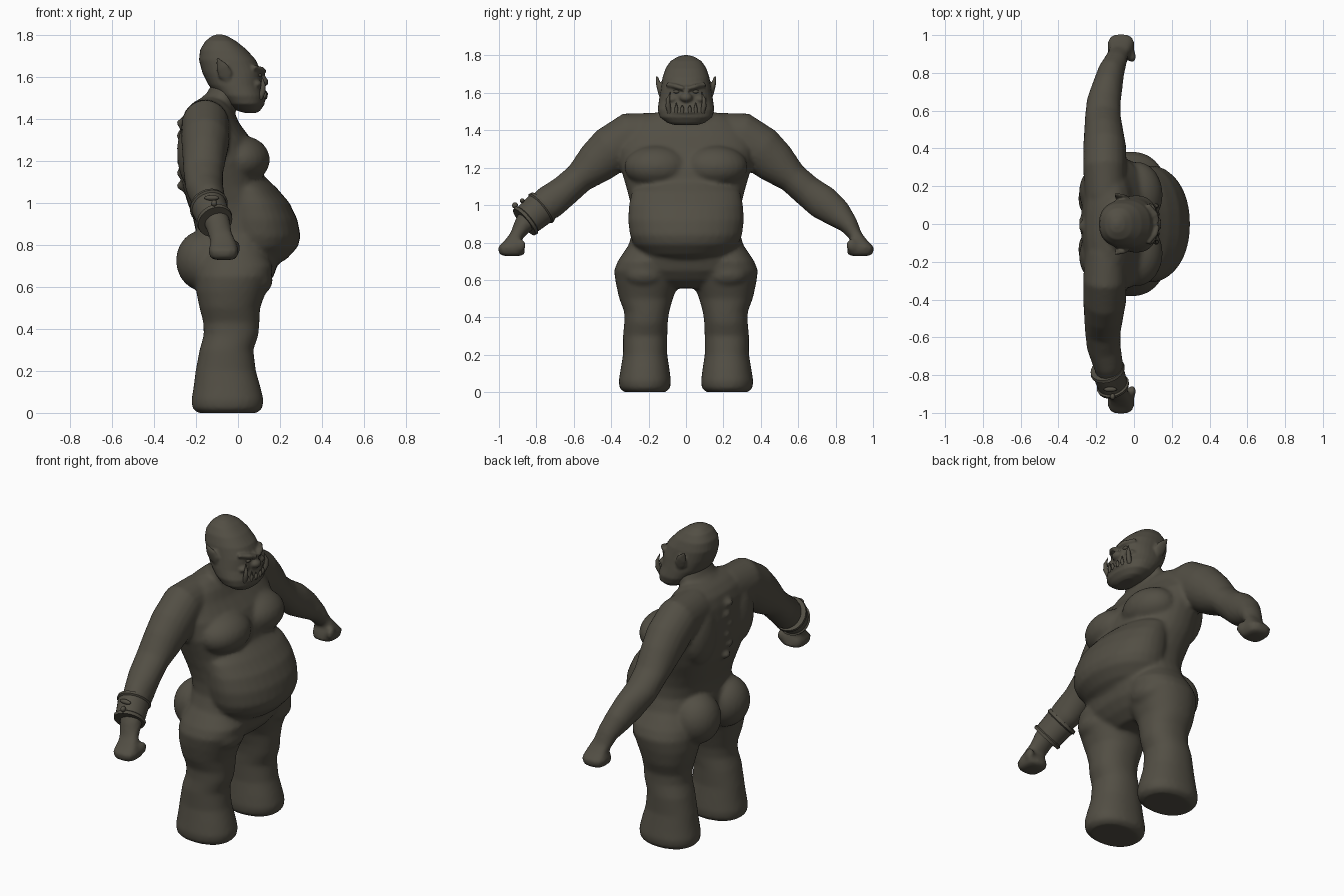
import bpy, bmesh, math
from mathutils import Vector, Matrix

skin = bpy.data.materials.new("dark olive skin")
skin.diffuse_color = (0.085, 0.077, 0.058, 1)


def skin_rings(bm, rings):
    """Bridge rings of points and close both ends."""
    vs = [[bm.verts.new(p) for p in r] for r in rings]
    n = len(vs[0])
    for a, b in zip(vs, vs[1:]):
        for i in range(n):
            j = (i + 1) % n
            bm.faces.new((a[i], a[j], b[j], b[i]))
    bm.faces.new(vs[0])
    bm.faces.new(vs[-1])


def unit_ring(n, p):
    out = []
    for i in range(n):
        c, s = math.cos(math.tau * i / n), math.sin(math.tau * i / n)
        out.append((math.copysign(abs(c) ** (2 / p), c), math.copysign(abs(s) ** (2 / p), s)))
    return out


def loft(bm, levels, s=1, p=2.2):
    """Stack of rounded sections: z, x min, x max, y min, y max."""
    rings = []
    for z, x0, x1, y0, y1 in levels:
        rings.append([Vector(((x0 + x1) / 2 + u * (x1 - x0) / 2,
                              s * ((y0 + y1) / 2 + v * (y1 - y0) / 2), z))
                      for u, v in unit_ring(32, p)])
    skin_rings(bm, rings)


def sweep(bm, path, s=1, n=20):
    """Tube along a path: x, y, z, radius along x, radius across."""
    pts = [Vector((x, s * y, z)) for x, y, z, _, _ in path]
    rings = []
    for i, c in enumerate(pts):
        t = (pts[min(i + 1, len(pts) - 1)] - pts[max(i - 1, 0)]).normalized()
        side = t.cross(Vector((1, 0, 0))).normalized()
        across = side.cross(t)
        rings.append([c + across * u * path[i][3] + side * v * path[i][4]
                      for u, v in unit_ring(n, 2)])
    skin_rings(bm, rings)


def ball(bm, c, r, s=1):
    m = Matrix.Translation((c[0], s * c[1], c[2])) @ Matrix.Diagonal((*r, 1))
    bmesh.ops.create_uvsphere(bm, u_segments=24, v_segments=16, radius=1, matrix=m)


def finish(name, bm, voxel=0, smooth=0, angle=180):
    bmesh.ops.recalc_face_normals(bm, faces=bm.faces)
    me = bpy.data.meshes.new(name)
    bm.to_mesh(me)
    bm.free()
    ob = bpy.data.objects.new(name, me)
    bpy.context.collection.objects.link(ob)
    bpy.ops.object.select_all(action='DESELECT')
    ob.select_set(True)
    bpy.context.view_layer.objects.active = ob
    if voxel:
        rm = ob.modifiers.new("blend", 'REMESH')
        rm.mode, rm.voxel_size = 'VOXEL', voxel
        sm = ob.modifiers.new("soften", 'SMOOTH')
        sm.factor, sm.iterations = 0.5, smooth
        bpy.ops.object.modifier_apply(modifier="blend")
        bpy.ops.object.modifier_apply(modifier="soften")
    ob.data.materials.clear()
    ob.data.materials.append(skin)
    bpy.ops.object.shade_smooth_by_angle(angle=math.radians(angle))
    return ob


# Body: trunk, belly, chest, limbs fused into one skin
bm = bmesh.new()
trunk = [(.555, -.10, .07, .12), (.60, -.16, .13, .26), (.65, -.19, .17, .31),
         (.71, -.21, .19, .325), (.78, -.21, .19, .31), (.86, -.20, .19, .285),
         (.93, -.215, .19, .285), (1.0, -.24, .17, .295), (1.08, -.265, .13, .315),
         (1.2, -.28, .11, .35), (1.3, -.28, .065, .36), (1.38, -.27, .005, .34),
         (1.44, -.25, -.02, .29), (1.48, -.21, -.05, .22), (1.50, -.17, -.08, .14)]
loft(bm, [(z, a, b, -w, w) for z, a, b, w in trunk], p=2.3)
belly = [(.695, 0, .17, .12), (.735, -.1, .235, .235), (.79, -.1, .285, .28),
         (.84, -.1, .298, .30), (.92, -.1, .283, .31), (1.0, -.1, .245, .305),
         (1.07, -.1, .185, .29), (1.13, -.1, .12, .22)]
loft(bm, [(z, a, b, -w, w) for z, a, b, w in belly], p=2.1)
sweep(bm, [(-.15, 0, 1.38, .11, .17), (-.08, 0, 1.48, .08, .135), (-.03, 0, 1.56, .09, .12)])

leg = [(0, -.19, .09, .11, .33), (.02, -.217, .115, .085, .355), (.06, -.222, .122, .08, .36),
       (.12, -.212, .108, .088, .35), (.2, -.202, .085, .1, .337), (.3, -.183, .073, .1, .337),
       (.37, -.163, .097, .098, .33), (.43, -.165, .102, .09, .33), (.5, -.183, .105, .07, .357),
       (.58, -.2, .135, .04, .375), (.65, -.2, .16, .03, .385), (.70, -.19, .165, .04, .365),
       (.76, -.16, .13, .07, .325), (.82, -.12, .08, .1, .28)]
arm = [(-.15, .15, 1.37, .11, .125), (-.155, .30, 1.365, .115, .13), (-.155, .40, 1.295, .115, .13),
       (-.16, .48, 1.225, .105, .115), (-.165, .57, 1.145, .095, .083), (-.16, .65, 1.075, .09, .085),
       (-.14, .73, 1.015, .08, .093), (-.12, .81, .955, .07, .078), (-.095, .87, .895, .06, .052),
       (-.08, .91, .83, .055, .035), (-.07, .93, .78, .05, .04)]
fist = [(.728, -.11, -.025, .885, .975), (.74, -.135, -.003, .86, 1.0), (.775, -.14, .003, .865, 1.005),
        (.81, -.13, -.01, .88, .97), (.86, -.125, -.03, .875, .93)]
for s in (1, -1):
    loft(bm, leg, s)
    sweep(bm, arm, s)
    loft(bm, fist, s, p=3)
    ball(bm, (-.01, .885, .785), (.022, .03, .035), s)            # thumb
    ball(bm, (.015, .155, 1.205), (.137, .175, .115), s)          # chest
    ball(bm, (-.165, .135, .725), (.13, .14, .145), s)            # buttock
    ball(bm, (-.215, .17, 1.24), (.075, .12, .17), s)             # shoulder blade
    ball(bm, (.09, .22, .63), (.075, .11, .07), s)                # thigh fold
for i in range(6):
    ball(bm, (-.275, .012 * (-1) ** i, 1.08 + .06 * i), (.018, .03, .02))  # spine bumps
finish("body", bm, .0125, 5)

# Head with brow, nose, heavy jaw and ears
bm = bmesh.new()
skull = [(1.428, .03, .09, .06), (1.44, -.01, .107, .10), (1.47, -.06, .127, .14),
         (1.51, -.10, .128, .152), (1.56, -.14, .112, .145), (1.62, -.17, .112, .135),
         (1.68, -.186, .085, .126), (1.73, -.18, .04, .11), (1.77, -.155, -.01, .083),
         (1.793, -.125, -.05, .045), (1.802, -.1, -.08, .012)]
loft(bm, [(z, a, b, -w, w) for z, a, b, w in skull], p=2.3)
ball(bm, (.115, 0, 1.575), (.03, .035, .025))                     # nose
ball(bm, (.10, 0, 1.60), (.03, .018, .045))                       # nose bridge
ball(bm, (.075, 0, 1.497), (.062, .115, .016))                    # lower lip
for s in (1, -1):
    sweep(bm, [(.12, .01, 1.622, .018, .012), (.108, .05, 1.634, .02, .014),
               (.07, .10, 1.645, .015, .012)], s)                 # brow
    ball(bm, (.085, .075, 1.565), (.03, .035, .02), s)            # cheek
    sweep(bm, [(-.045, .125, 1.575, .015, .016), (-.06, .138, 1.61, .034, .014),
               (-.075, .147, 1.645, .03, .013), (-.1, .157, 1.69, .006, .006)], s)  # ear
finish("head", bm, .007, 3)

# Eyes
bm = bmesh.new()
for s in (1, -1):
    ball(bm, (.102, .05, 1.607), (.012, .018, .010), s)
finish("eyes", bm)

# Tusks and lower teeth
bm = bmesh.new()
for s in (1, -1):
    sweep(bm, [(.105, .088, 1.495, .012, .012), (.118, .096, 1.53, .014, .014),
               (.12, .096, 1.565, .010, .010), (.112, .084, 1.605, .001, .001)], s, 10)
    for x, y, h in ((.128, .02, 1.535), (.122, .052, 1.55)):
        sweep(bm, [(x, y, 1.495, .010, .010), (x + .006, y, 1.52, .009, .009),
                   (x + .004, y, h, .001, .001)], s, 8)
finish("tusks_and_teeth", bm, angle=50)

# Wrist cuff with raised rims, buckle and knob
a, d = Vector((-.143, -.765, .992)), Vector((.035, -.10, -.083))
bm = bmesh.new()
cuff = []
for t, r in ((0, .07), (0, .096), (.12, .1), (.17, .091), (.83, .085), (.88, .094), (1, .09), (1, .05)):
    q = a + d * t
    cuff.append((q.x, q.y, q.z, r * .93, r))
rings = []
side = d.cross(Vector((1, 0, 0))).normalized()
across = side.cross(d).normalized()
for x, y, z, ra, rs in cuff:
    rings.append([Vector((x, y, z)) + across * u * ra + side * v * rs for u, v in unit_ring(28, 2)])
skin_rings(bm, rings)
finish("wrist_cuff", bm, angle=35)

bm = bmesh.new()
out = Vector((0, -.083, .10)).normalized()
mid = a + d * .5
k = mid + out * .095
ball(bm, k, (.035, .013, .013))
k2 = a + d * .85 + out * .1
ball(bm, k2, (.014, .016, .016))
finish("cuff_buckle", bm)
